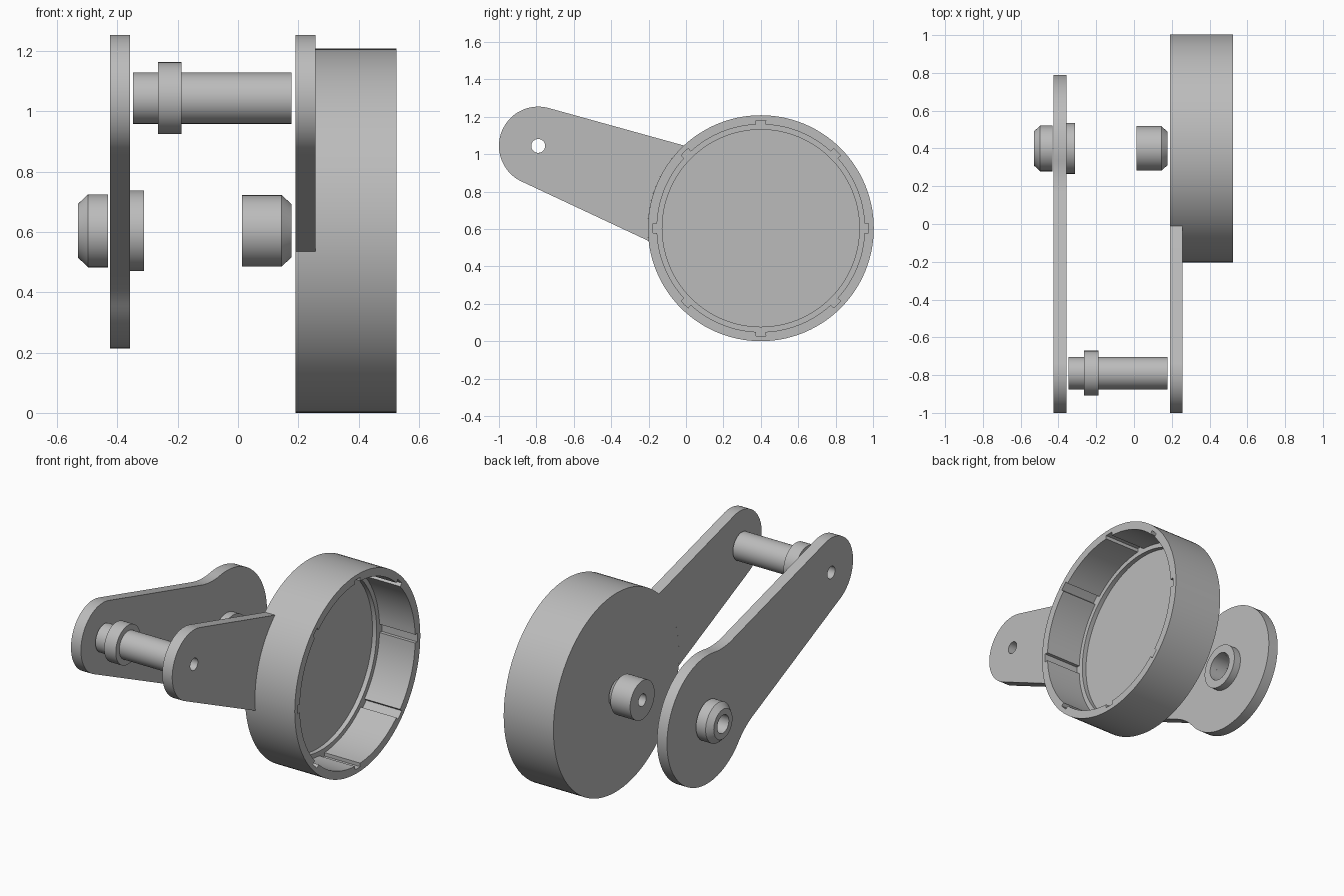
import bpy, bmesh
from math import sin, cos, acos, radians, pi
from mathutils import Vector

cube = bpy.data.objects.get("Cube")
if cube:
    bpy.data.objects.remove(cube, do_unlink=True)

grey = bpy.data.materials.new("light_grey")
grey.use_nodes = True
grey.diffuse_color = (0.5, 0.5, 0.5, 1)
grey.node_tree.nodes["Principled BSDF"].inputs["Base Color"].default_value = (0.5, 0.5, 0.5, 1)

HUB = Vector((0.4, 0.604))        # hub axis in (y, z)
TIP = Vector((-0.79, 1.044))      # pin axis in (y, z)
ALONG = (HUB - TIP).normalized()
ACROSS = Vector((-ALONG.y, ALONG.x))
LENGTH = (HUB - TIP).length
TIP_R, DRUM_R, DISC_R = 0.21, 0.604, 0.39
TAPER = radians(4.8)


def finish(name, bm):
    bmesh.ops.remove_doubles(bm, verts=bm.verts, dist=1e-5)
    bmesh.ops.recalc_face_normals(bm, faces=bm.faces)
    mesh = bpy.data.meshes.new(name)
    bm.to_mesh(mesh)
    bm.free()
    mesh.materials.append(grey)
    obj = bpy.data.objects.new(name, mesh)
    bpy.context.collection.objects.link(obj)
    bpy.ops.object.select_all(action='DESELECT')
    obj.select_set(True)
    bpy.context.view_layer.objects.active = obj
    bpy.ops.object.shade_smooth_by_angle(angle=radians(25))
    return obj


def loft(name, rings, closed):
    """Skin rings of points; join last to first if closed, else cap the ends."""
    bm = bmesh.new()
    loops = [[bm.verts.new(p) for p in ring] for ring in rings]
    pairs = list(zip(loops, loops[1:]))
    if closed:
        pairs.append((loops[-1], loops[0]))
    else:
        bm.faces.new(loops[0])
        bm.faces.new(loops[-1])
    n = len(loops[0])
    for a, b in pairs:
        for i in range(n):
            j = (i + 1) % n
            bm.faces.new((a[i], a[j], b[j], b[i]))
    bmesh.ops.dissolve_degenerate(bm, dist=1e-5, edges=bm.edges)
    return finish(name, bm)


def arc(center, r, start, end, n=24):
    return [Vector((center[0] + r * cos(t), center[1] + r * sin(t)))
            for t in (start + (end - start) * i / n for i in range(n + 1))]


def circle(center, r, n=48):
    return arc(center, r, 0, 2 * pi, n)[:-1]


def turned(name, center, profile):
    """Hollow turned part along x from a closed (x, radius) profile."""
    rings = [[(x, p.x, p.y) for p in circle(center, r, 64)] for x, r in profile]
    return loft(name, rings, True)


def plate(name, x0, x1, loops):
    """Flat plate with holes from (y, z) loops."""
    bm = bmesh.new()
    for loop in loops:
        vs = [bm.verts.new((x0, p.x, p.y)) for p in loop]
        for i, v in enumerate(vs):
            bm.edges.new((v, vs[(i + 1) % len(vs)]))
    bmesh.ops.triangle_fill(bm, edges=bm.edges[:], use_beauty=True)
    out = bmesh.ops.extrude_face_region(bm, geom=bm.faces[:], use_keep_orig=True)
    moved = [g for g in out["geom"] if isinstance(g, bmesh.types.BMVert)]
    bmesh.ops.translate(bm, verts=moved, vec=(x1 - x0, 0, 0))
    return finish(name, bm)


def arm_outline(half):
    """Mirror the upper half outline about the arm axis and place it."""
    full = half + [Vector((p.x, -p.y)) for p in half[-2:0:-1]]
    return [TIP + ALONG * p.x + ACROSS * p.y for p in full]


# Arm edges are tangent to the round tip and widen toward the hub
normal = pi / 2 + TAPER
tip_arc = arc((0, 0), TIP_R, pi, normal)
edge_dist = TIP_R + LENGTH * sin(TAPER)

# Drum arm: ends against the drum wall
corner = normal + acos(edge_dist / DRUM_R)
drum_half = tip_arc + arc((LENGTH, 0), DRUM_R, corner, pi, 12)
plate("drum_arm", 0.19, 0.257, [arm_outline(drum_half), circle(TIP, 0.037)])

# Side arm: filleted into a round disc
fillet = 0.4
phi = normal + acos((edge_dist + fillet) / (DISC_R + fillet))
reach = DISC_R + fillet
fillet_center = (LENGTH + reach * cos(phi), reach * sin(phi))
side_half = (tip_arc + arc(fillet_center, fillet, normal + pi, phi + pi, 12)
             + arc((LENGTH, 0), DISC_R, phi, 0, 40)[1:])
plate("side_arm", -0.425, -0.358,
      [arm_outline(side_half), circle(TIP, 0.037), circle(HUB, 0.085)])

# Drum: open cup with eight slots in the inner wall and a ledge at the floor
SLOT = 0.046
spots = []                         # (angle, inside a slot)
for k in range(8):
    mid = k * pi / 4
    spots += [(mid - SLOT, False), (mid - SLOT, True), (mid, True),
              (mid + SLOT, True), (mid + SLOT, False)]
    span = pi / 4 - 2 * SLOT
    spots += [(mid + SLOT + span * i / 12, False) for i in range(1, 12)]


def drum_ring(x, r, slot_r=None):
    return [(x, HUB.x + q * cos(t), HUB.y + q * sin(t))
            for t, s in spots for q in [slot_r if s and slot_r else r]]


loft("drum", [drum_ring(0.19, DRUM_R), drum_ring(0.525, DRUM_R),
              drum_ring(0.525, 0.555, 0.577), drum_ring(0.285, 0.555, 0.577),
              drum_ring(0.285, 0.527), drum_ring(0.257, 0.527)], False)

# Pin with collar between the arm tips
turned("pin", TIP, [(-0.348, 0.037), (-0.348, 0.085), (-0.265, 0.085), (-0.265, 0.119),
                    (-0.187, 0.119), (-0.187, 0.085), (0.178, 0.085), (0.178, 0.037)])

# Bosses on the hub axis
turned("drum_boss", HUB, [(0.014, 0.037), (0.014, 0.118), (0.145, 0.118),
                          (0.178, 0.088), (0.178, 0.037)])
turned("outer_boss", HUB, [(-0.53, 0.055), (-0.53, 0.09), (-0.497, 0.121),
                           (-0.432, 0.121), (-0.432, 0.055)])
turned("inner_boss", HUB, [(-0.358, 0.085), (-0.358, 0.134), (-0.312, 0.134), (-0.312, 0.085)])
